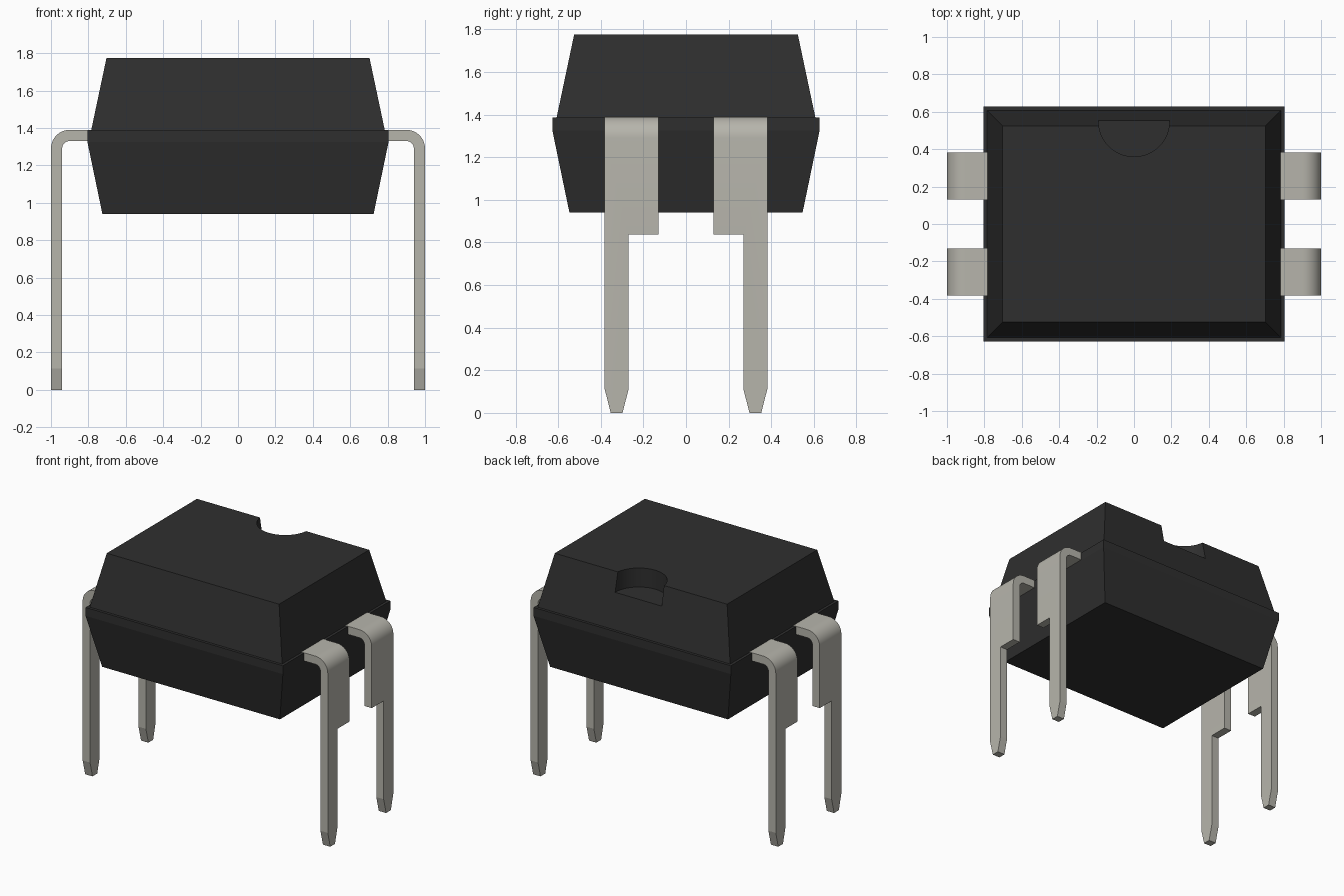
import bpy, bmesh, math
from math import pi, cos, sin

if "Cube" in bpy.data.objects:
    bpy.data.objects.remove(bpy.data.objects["Cube"])


def new_object(name, bm, color=None):
    bmesh.ops.recalc_face_normals(bm, faces=bm.faces)
    mesh = bpy.data.meshes.new(name)
    bm.to_mesh(mesh)
    bm.free()
    obj = bpy.data.objects.new(name, mesh)
    bpy.context.collection.objects.link(obj)
    if color:
        mat = bpy.data.materials.new(name + "_finish")
        mat.diffuse_color = color
        mat.use_nodes = True
        mat.node_tree.nodes["Principled BSDF"].inputs["Base Color"].default_value = mat.diffuse_color
        mesh.materials.append(mat)
    return obj


def prism(name, points, direction, color=None):
    """Extrude a closed outline of 3D points along a direction."""
    bm = bmesh.new()
    face = bm.faces.new([bm.verts.new(p) for p in points])
    ext = bmesh.ops.extrude_face_region(bm, geom=[face])
    verts = [v for v in ext["geom"] if isinstance(v, bmesh.types.BMVert)]
    bmesh.ops.translate(bm, verts=verts, vec=direction)
    return new_object(name, bm, color)


def boolean(obj, cutter, operation):
    mod = obj.modifiers.new("cut", "BOOLEAN")
    mod.operation, mod.object, mod.solver = operation, cutter, "EXACT"
    bpy.context.view_layer.objects.active = obj
    bpy.ops.object.modifier_apply(modifier=mod.name)
    bpy.data.objects.remove(cutter)


def smooth(obj):
    bpy.ops.object.select_all(action="DESELECT")
    obj.select_set(True)
    bpy.context.view_layer.objects.active = obj
    bpy.ops.object.shade_smooth_by_angle(angle=math.radians(10))


# Body: rectangular sections (half x, half y, z) from bottom to top
sections = [(0.725, 0.547, 0.94), (0.805, 0.627, 1.325), (0.805, 0.627, 1.387),
            (0.785, 0.607, 1.387), (0.703, 0.525, 1.775)]
bm = bmesh.new()
rings = [[bm.verts.new((sx * x, sy * y, z))
          for sx, sy in ((-1, -1), (1, -1), (1, 1), (-1, 1))]
         for x, y, z in sections]
for low, high in zip(rings, rings[1:]):
    for i in range(4):
        j = (i + 1) % 4
        bm.faces.new((low[i], low[j], high[j], high[i]))
bm.faces.new(rings[0])
bm.faces.new(rings[-1])
body = new_object("package_body", bm, (0.028, 0.028, 0.028, 1))

# Half-round orientation notch in the back top edge
notch = prism("notch_cutter",
              [(0.19 * cos(a), 0.55 + 0.19 * sin(a), 1.635)
               for a in (2 * pi * i / 48 for i in range(48))], (0, 0, 0.4))
boolean(body, notch, "DIFFERENCE")
smooth(body)

# Lead: bent strip seen from the front, trimmed to its side silhouette
STEPS = 10
cx, cz = 0.9, 1.29


def bend(radius):
    return [(cx + radius * sin(pi / 2 * i / STEPS), 0.05,
             cz + radius * cos(pi / 2 * i / STEPS)) for i in range(STEPS + 1)]


outline = ([(0.75, 0.05, 1.39)] + bend(0.1) + [(1.0, 0.05, -0.1), (0.94, 0.05, -0.1)]
           + bend(0.04)[::-1] + [(0.75, 0.05, 1.33)])
lead = prism("leads", outline, (0, 0.4, 0), (0.47, 0.46, 0.41, 1))
silhouette = [(0.13, 1.5), (0.13, 0.838), (0.269, 0.838), (0.269, 0.113),
              (0.298, 0), (0.353, 0), (0.382, 0.113), (0.382, 1.5)]
trim = prism("lead_trim", [(0.6, y, z) for y, z in silhouette], (0.6, 0, 0))
boolean(lead, trim, "INTERSECT")
smooth(lead)

# Four leads by mirroring across both axes
mirror = lead.modifiers.new("mirror", "MIRROR")
mirror.use_axis = (True, True, False)
mirror.use_mirror_merge = False
